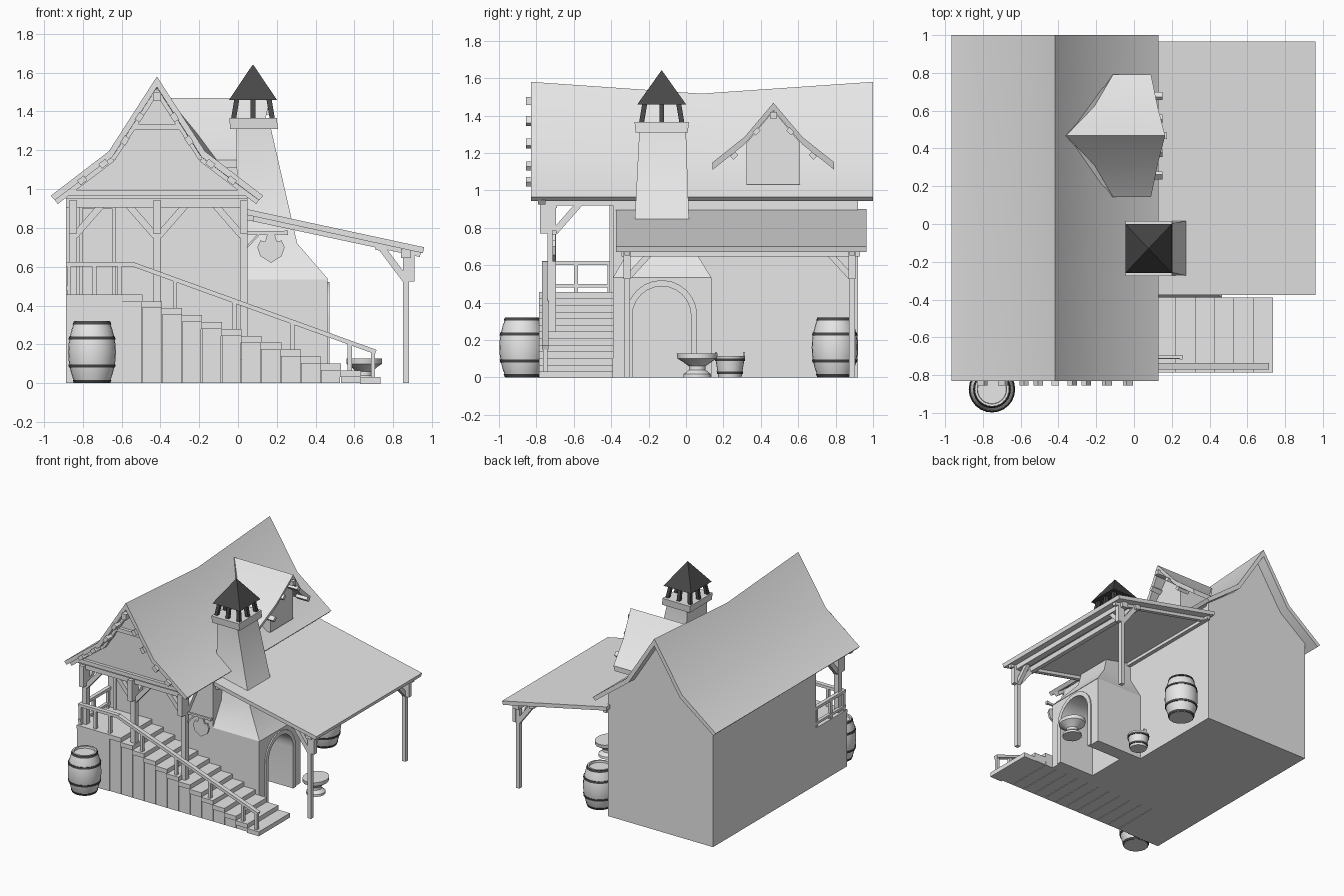
import bpy, bmesh, math
from mathutils import Vector as V

if "Cube" in bpy.data.objects:
    bpy.data.objects.remove(bpy.data.objects["Cube"])

def material(name, v):
    m = bpy.data.materials.new(name)
    m.use_nodes = True
    m.diffuse_color = (v, v, v, 1)
    m.node_tree.nodes["Principled BSDF"].inputs["Base Color"].default_value = (v, v, v, 1)
    return m

PALE = material("pale_grey", 0.8)
DARK = material("dark_iron", 0.065)

def loft(name, rings, mat=PALE, closed=False):
    """Skin a list of equal rings; cap the ends unless the rings close on themselves."""
    bm = bmesh.new()
    rows = [[bm.verts.new(p) for p in r] for r in rings]
    pairs = list(zip(rows, rows[1:])) + ([(rows[-1], rows[0])] if closed else [])
    for a, b in pairs:
        for i in range(len(a)):
            j = (i + 1) % len(a)
            bm.faces.new((a[i], a[j], b[j], b[i]))
    if not closed:
        bm.faces.new(rows[0])
        bm.faces.new(rows[-1])
    bmesh.ops.recalc_face_normals(bm, faces=bm.faces)
    for f in bm.faces:
        f.smooth = True
    for e in bm.edges:
        e.smooth = e.calc_face_angle(0) < math.radians(31)
    me = bpy.data.meshes.new(name)
    bm.to_mesh(me)
    bm.free()
    me.materials.append(mat)
    ob = bpy.data.objects.new(name, me)
    bpy.context.collection.objects.link(ob)
    return ob

def rect(x0, x1, y0, y1, z):
    return [(x0, y0, z), (x1, y0, z), (x1, y1, z), (x0, y1, z)]

def box(name, x0, x1, y0, y1, z0, z1, mat=PALE):
    return loft(name, [rect(x0, x1, y0, y1, z0), rect(x0, x1, y0, y1, z1)], mat)

def extrude(name, pts, axis, a, b, mat=PALE):
    """Extrude an (x,z) profile along y, or a (y,z) profile along x."""
    put = (lambda p, t: (p[0], t, p[1])) if axis == "y" else (lambda p, t: (t, p[0], p[1]))
    return loft(name, [[put(p, t) for p in pts] for t in (a, b)], mat)

def beam(name, p, q, w, d, ref=(0, 1, 0), mat=PALE):
    """Square timber from p to q; d is its size along ref, w across it."""
    p, q, ref = V(p), V(q), V(ref)
    side = (q - p).cross(ref).normalized() * w / 2
    dep = ref * d / 2
    return loft(name, [[c + side + dep, c + side - dep, c - side - dep, c - side + dep] for c in (p, q)], mat)

def lathe(name, prof, x, y, mat=PALE, n=24, closed=False):
    return loft(name, [[(x + r * math.cos(math.tau * i / n), y + r * math.sin(math.tau * i / n), z)
                        for i in range(n)] for r, z in prof], mat, closed)

# House body, porch base and attic floor
CX, L, R = -0.4175, -0.885, 0.05
box("house_body", L, R, -0.39, 0.92, 0, 0.97)
box("porch_base", L, -0.595, -0.78, -0.39, 0, 0.43)
box("porch_floor", L, -0.595, -0.785, -0.39, 0.43, 0.457)
box("attic_floor", L, R, -0.77, -0.39, 0.95, 0.98)

# Main roof with a sagging ridge
UP = [(0.5475, 0.965), (0.2475, 1.195), (0, 1.58)]
LOW = [(0.525, 0.943), (0.23, 1.165), (0, 1.525)]
def both(pts):
    return [(CX - x, z) for x, z in pts] + [(CX + x, z) for x, z in pts[-2::-1]]
def roof_ring(y, sag):
    return [(x, y, z - sag * (z - 0.95) / 0.6) for x, z in both(UP) + both(LOW)[::-1]]
loft("main_roof", [roof_ring(-0.83, 0), roof_ring(0.08, 0.06), roof_ring(1.0, 0)])
gable = both([(0.4675, 0.97), (0.4675, 0.99), (0.23, 1.17), (0, 1.53)])
extrude("front_gable", gable, "y", -0.76, -0.74)
extrude("back_gable", gable, "y", 0.9, 0.92)

# Gable trim: rafters, collar beam and peg blocks
for s in (-1, 1):
    at = lambda dx, z, y: (CX + s * dx, y, z)
    beam("lower_rafter", at(0.52, 0.935, -0.77), at(0.23, 1.155, -0.77), 0.03, 0.04)
    beam("upper_rafter", at(0.23, 1.155, -0.77), at(0, 1.51, -0.77), 0.03, 0.04)
    for dx, z, k in ((0.385, 1.045, 0.76), (0.275, 1.13, 0.76), (0.165, 1.25, 1.56), (0.09, 1.37, 1.56)):
        t = V((s, 0, -k)).normalized() * 0.022
        c = V(at(dx, z, -0.8))
        beam("rafter_peg", c - t, c + t, 0.03, 0.11)
box("king_peg", CX - 0.02, CX + 0.02, -0.855, -0.74, 1.455, 1.5)
box("collar_beam", CX - 0.13, CX + 0.13, -0.785, -0.75, 1.305, 1.335)
box("tie_beam", L, R, -0.785, -0.74, 0.965, 0.995)

# Porch posts, braces and beams
box("porch_beam", L, R, -0.75, -0.69, 0.905, 0.955)
for x in (-0.85, CX, 0.03):
    box("porch_post", x - 0.02, x + 0.02, -0.74, -0.695, 0.12 if x > 0 else 0.3, 0.92)
    box("post_cap", x - 0.02, x + 0.02, -0.78, -0.695, 0.77, 0.94)
    box("porch_joist", x - 0.02, x + 0.02, -0.74, -0.39, 0.92, 0.955)
    beam("porch_brace", (x, -0.7, 0.78), (x, -0.56, 0.94), 0.035, 0.035, (1, 0, 0))
    for s in (-1, 1):
        if L < x + s * 0.14 < R:
            beam("porch_brace", (x + s * 0.01, -0.72, 0.76), (x + s * 0.15, -0.72, 0.92), 0.035, 0.035)

# Door with frame
box("door", -0.8, -0.65, -0.4, -0.39, 0.45, 0.9)
for x in (-0.82, -0.65):
    box("door_jamb", x, x + 0.02, -0.41, -0.39, 0.45, 0.92)
box("door_lintel", -0.82, -0.63, -0.41, -0.39, 0.9, 0.92)

# Stairs
RUN, RISE = 0.1023, 0.0355
def tread(x):
    return 0.457 - RISE * max(0, int((x + 0.595) / RUN))
for i in range(13):
    x, z = -0.595 + RUN * i, 0.457 - RISE * i
    box("stair_riser", x, x + RUN - 0.004, -0.775, -0.39, 0, z - 0.02)
    box("stair_tread", x - 0.004, x + RUN, -0.785, -0.39, z - RISE, z)

# Railings
def rail_z(x):
    return 0.61 - max(0, x + 0.53) * 0.3625
box("front_top_rail", L, -0.53, -0.77, -0.735, 0.6, 0.623)
beam("stair_top_rail", (-0.535, -0.7525, 0.61), (0.71, -0.7525, rail_z(0.71)), 0.023, 0.035)
box("side_top_rail", L, L + 0.03, -0.77, -0.39, 0.6, 0.623)
box("side_low_rail", L, L + 0.025, -0.77, -0.39, 0.48, 0.5)
for x in (-0.87, -0.74, -0.61, -0.325, -0.02, 0.28, 0.575, 0.695):
    box("baluster", x - 0.011, x + 0.011, -0.765, -0.74, tread(x) - 0.01, rail_z(x))
for y in (-0.6, -0.42):
    box("side_baluster", L + 0.004, L + 0.026, y, y + 0.022, 0.45, 0.61)

# Lean-to roof on posts
extrude("lean_to_roof", [(0.03, 0.9), (0.96, 0.7), (0.952, 0.67), (0.03, 0.87)], "y", -0.375, 0.966)
box("lean_to_beam", 0.84, 0.89, -0.345, 0.93, 0.645, 0.69)
beam("lean_to_purlin", (0.71, 0.295, 0.705), (0.755, 0.295, 0.695), 0.035, 1.25)
box("wall_plate", 0.05, 0.08, -0.36, 0.94, 0.835, 0.872)
for y, s in ((-0.315, 1), (0.888, -1)):
    box("lean_to_post", 0.85, 0.88, y - 0.016, y + 0.016, 0, 0.68)
    box("post_bracket", 0.88, 0.91, y - 0.018, y + 0.018, 0.525, 0.67)
    beam("post_brace", (0.865, y, 0.53), (0.745, y, 0.69), 0.035, 0.032)
    beam("post_side_brace", (0.865, y, 0.53), (0.865, y + s * 0.12, 0.66), 0.032, 0.03, (1, 0, 0))
    beam("lean_to_rafter", (0.05, y, 0.855), (0.94, y, 0.665), 0.03, 0.03)

# Forge with arched hearth
MID, SPRING = -0.13, 0.33
def arch(r):
    a = [(MID + r * math.cos(math.pi * i / 12), SPRING + r * math.sin(math.pi * i / 12)) for i in range(13)]
    return [(MID + r, 0)] + a + [(MID - r, 0)]
extrude("forge_front", [(-0.39, 0), (-0.39, 0.535), (0.135, 0.535), (0.135, 0)] + arch(0.157), "x", 0.16, 0.462)
box("forge_back", 0.04, 0.16, -0.39, 0.135, 0, 0.535)
extrude("arch_trim", arch(0.19) + arch(0.157)[::-1], "x", 0.445, 0.472)
loft("chimney", [rect(0.04, 0.465, -0.39, 0.135, 0.535), rect(0, 0.305, -0.28, 0.02, 0.72),
                 rect(-0.01, 0.17, -0.25, 0, 1.31)])
loft("chimney_cap", [rect(-0.04, 0.205, -0.27, 0.01, 1.31), rect(-0.045, 0.2, -0.275, 0.015, 1.365)])

# Chimney hood
HX, HY = 0.077, -0.13
tip = 0.002
loft("chimney_hood", [rect(HX - 0.123, HX + 0.123, HY - 0.13, HY + 0.13, 1.46),
                      rect(HX - tip, HX + tip, HY - tip, HY + tip, 1.64)], DARK)
for i in (-1, 0, 1):
    for j in (-1, 0, 1):
        if i or j:
            beam("hood_leg", (HX + i * 0.1, HY + j * 0.108, 1.36), (HX + i * 0.08, HY + j * 0.088, 1.48),
                 0.026, 0.026, mat=DARK)

# Dormer
DY = 0.4675
half = [(0.325, 1.15, 0.09, -0.11), (0.155, 1.285, 0.125, -0.21), (0, 1.468, 0.165, -0.36)]
full = [(DY - h, z, f, b) for h, z, f, b in half] + [(DY + h, z, f, b) for h, z, f, b in half[-2::-1]]
loft("dormer_roof", [[(p[k], p[0], p[1]) for p in full] + [(p[k] - 0.01, p[0], p[1] - 0.04) for p in full[::-1]]
                     for k in (2, 3)])
extrude("dormer_wall", [(DY - 0.143, 1.03), (DY + 0.143, 1.03), (DY + 0.143, 1.255), (DY, 1.425),
                        (DY - 0.143, 1.255)], "x", -0.25, 0.06)
for s in (-1, 1):
    for h, z in ((0.21, 1.185), (0.09, 1.315)):
        t = V((0, s, -1)).normalized() * 0.018
        c = V((0.1, DY + s * h, z))
        beam("dormer_peg", c - t, c + t, 0.025, 0.1, (1, 0, 0))
box("dormer_king_peg", 0.03, 0.175, DY - 0.018, DY + 0.018, 1.385, 1.42)

# Hanging sign
beam("sign_bar", (0.04, -0.705, 0.775), (0.245, -0.705, 0.775), 0.016, 0.016)
box("sign_bar_end", 0.24, 0.258, -0.717, -0.693, 0.764, 0.786)
beam("sign_stay", (0.045, -0.705, 0.7), (0.11, -0.705, 0.77), 0.01, 0.01)
shield = [(0.0, 0.62), (0.055, 0.655), (0.07, 0.7), (0.055, 0.735), (0.03, 0.73), (0.02, 0.765)]
extrude("sign_board", [(0.17 + x, z) for x, z in shield] + [(0.17 - x, z) for x, z in shield[:0:-1]],
        "y", -0.714, -0.698)

# Barrels
for x, y in ((-0.752, -0.875), (0.21, 0.795)):
    rad = lambda z: 0.123 - 0.034 * abs((z - 0.16) / 0.16) ** 2
    prof = [(rad(0.04 * i), 0.04 * i) for i in range(9)]
    lathe("barrel", prof + [(0.078, 0.32), (0.076, 0.305)], x, y)
    for z in (0.009, 0.088, 0.232, 0.311):
        a, b = z - 0.008, z + 0.008
        lathe("barrel_hoop", [(rad(a) - 0.004, a), (rad(a) + 0.004, a), (rad(b) + 0.004, b), (rad(b) - 0.004, b)],
              x, y, DARK, closed=True)

# Bucket
BX, BY = 0.155, 0.235
lathe("bucket", [(0.062, 0), (0.08, 0.115), (0.07, 0.115), (0.062, 0.06)], BX, BY)
for z in (0.025, 0.095):
    r = 0.062 + 0.157 * z
    lathe("bucket_hoop", [(r - 0.003, z - 0.007), (r + 0.003, z - 0.007), (r + 0.005, z + 0.007), (r - 0.002, z + 0.007)],
          BX, BY, DARK, closed=True)
for s in (-1, 1):
    box("bucket_ear", BX - 0.012, BX + 0.012, BY + s * 0.075 - 0.006, BY + s * 0.075 + 0.006, 0.1, 0.135)

# Anvil
AX, AY = 0.65, 0.06
def anvil_ring(w, d, z, off=0):
    return [(AX + w * math.cos(math.tau * i / 16), AY + off + d * math.sin(math.tau * i / 16), z) for i in range(16)]
loft("anvil", [anvil_ring(*a) for a in ((0.07, 0.075, 0), (0.07, 0.072, 0.018), (0.042, 0.045, 0.04),
                                       (0.042, 0.045, 0.06), (0.07, 0.08, 0.085), (0.092, 0.105, 0.1),
                                       (0.092, 0.11, 0.128))])
